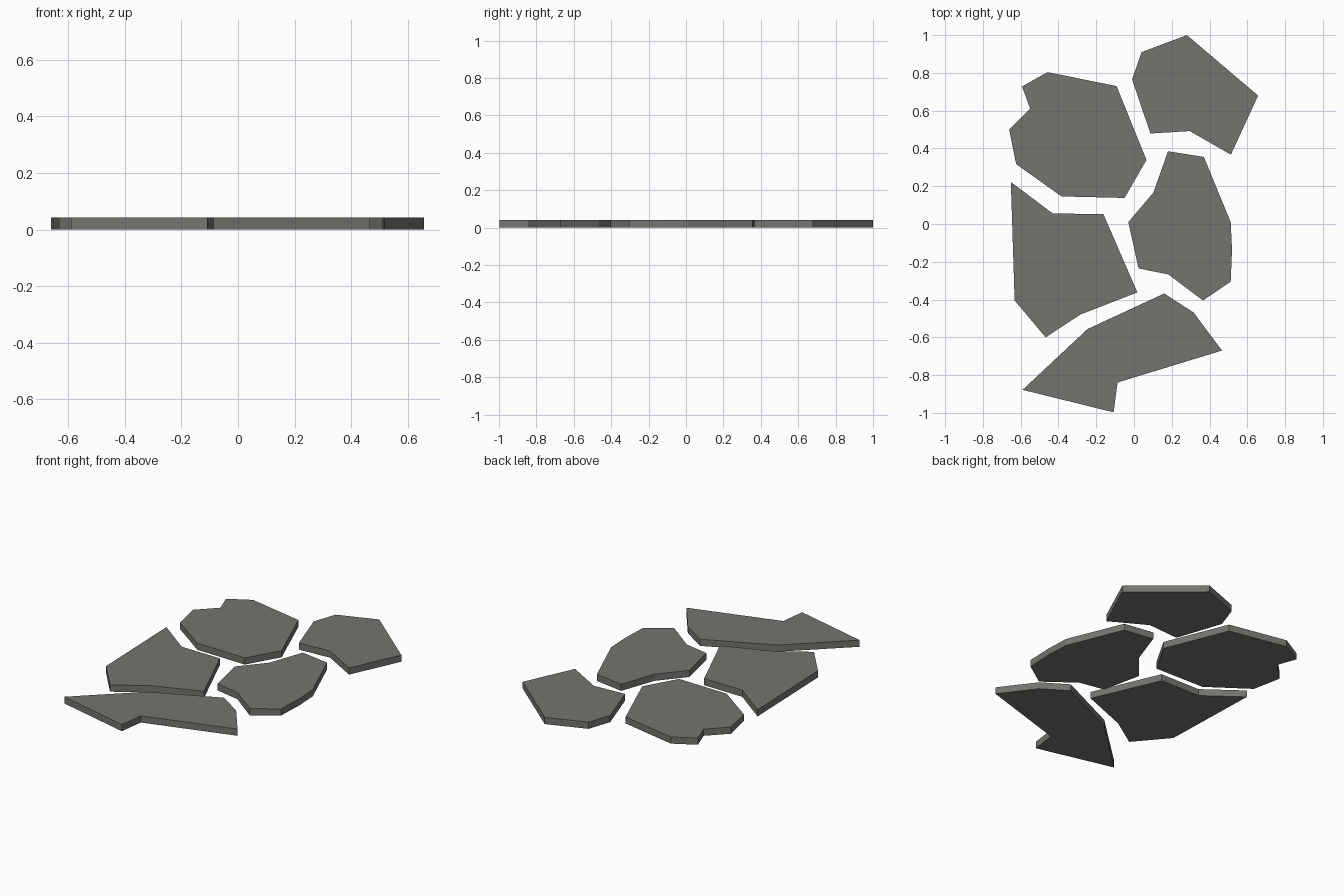
import bpy, bmesh

if "Cube" in bpy.data.objects:
    bpy.data.objects.remove(bpy.data.objects["Cube"])

THICKNESS = 0.042

stone_grey = bpy.data.materials.new("stone_grey")
stone_grey.diffuse_color = (0.175, 0.175, 0.16, 1)
stone_grey.use_nodes = True
stone_grey.node_tree.nodes["Principled BSDF"].inputs["Base Color"].default_value = stone_grey.diffuse_color


def paving_stone(name, outline):
    """Flat slab extruded upward from a ground outline."""
    bm = bmesh.new()
    base = bm.faces.new([bm.verts.new((x, y, 0)) for x, y in outline])
    top = bmesh.ops.extrude_face_region(bm, geom=[base], use_keep_orig=True)["geom"]
    bmesh.ops.translate(bm, vec=(0, 0, THICKNESS),
                        verts=[v for v in top if isinstance(v, bmesh.types.BMVert)])
    bmesh.ops.recalc_face_normals(bm, faces=bm.faces)
    mesh = bpy.data.meshes.new(name)
    bm.to_mesh(mesh)
    bm.free()
    mesh.materials.append(stone_grey)
    bpy.context.collection.objects.link(bpy.data.objects.new(name, mesh))


# Back row
paving_stone("back_right_stone", [
    (0.28, 1.0), (0.04, 0.91), (-0.01, 0.765), (0.087, 0.479),
    (0.295, 0.492), (0.513, 0.367), (0.657, 0.68)])
paving_stone("back_left_stone", [
    (-0.458, 0.804), (-0.593, 0.728), (-0.55, 0.611), (-0.661, 0.5), (-0.624, 0.317),
    (-0.384, 0.146), (-0.05, 0.138), (0.066, 0.339), (-0.092, 0.73)])

# Middle row
paving_stone("middle_right_stone", [
    (0.18, 0.385), (0.103, 0.167), (-0.03, 0.01), (0.024, -0.235), (0.182, -0.267),
    (0.365, -0.405), (0.512, -0.305), (0.519, -0.135), (0.512, 0.01), (0.37, 0.355)])
paving_stone("middle_left_stone", [
    (-0.652, 0.222), (-0.632, -0.405), (-0.468, -0.6), (-0.283, -0.479),
    (0.018, -0.362), (-0.162, 0.052), (-0.43, 0.056)])

# Front
paving_stone("front_stone", [
    (0.16, -0.368), (-0.246, -0.556), (-0.59, -0.878), (-0.108, -0.997),
    (-0.087, -0.839), (0.466, -0.67), (0.315, -0.468)])
